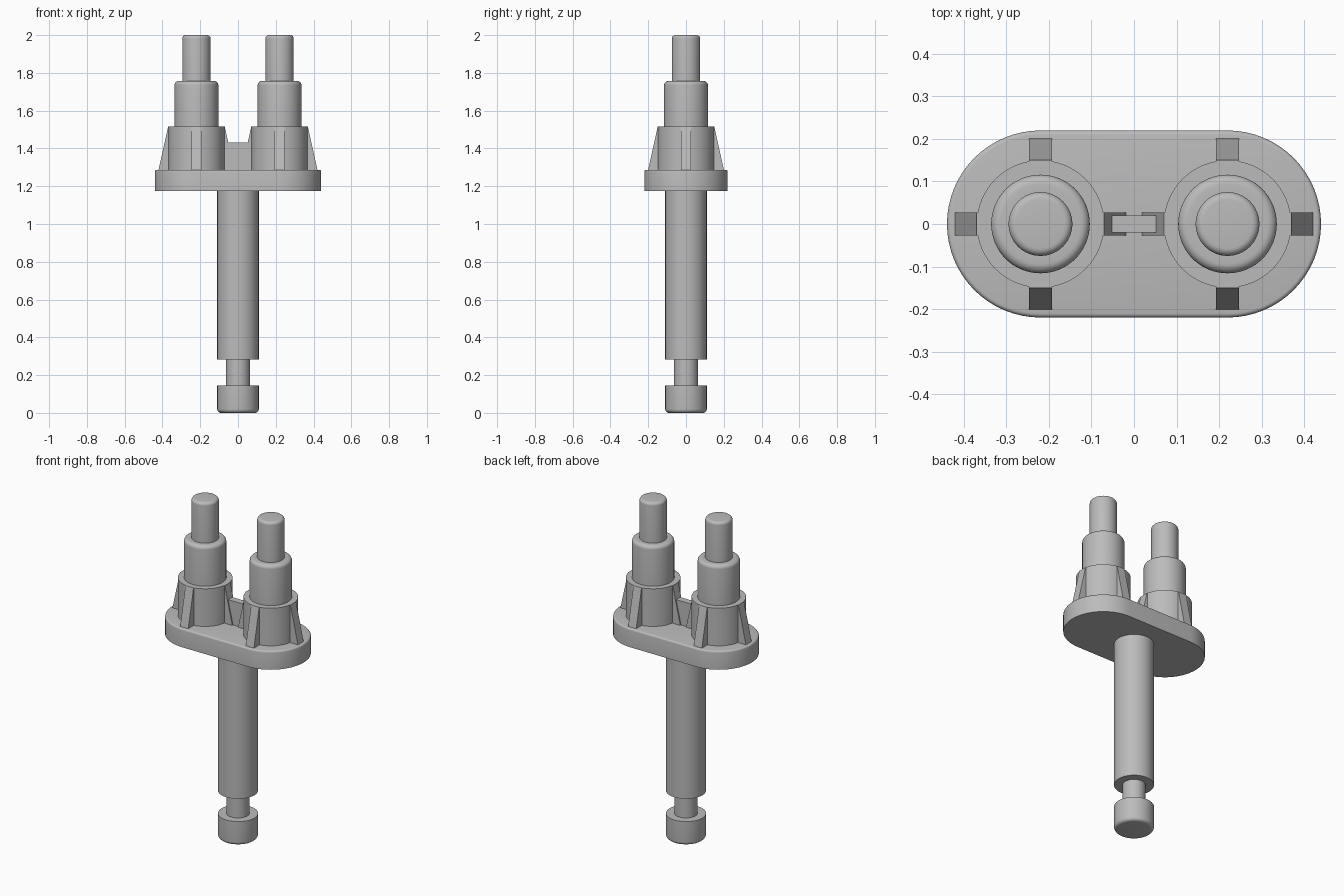
import bpy, bmesh, math
from mathutils import Matrix

cube = bpy.data.objects.get("Cube")
if cube:
    bpy.data.objects.remove(cube, do_unlink=True)

GREY = (0.5, 0.5, 0.5, 1)
grey = bpy.data.materials.new("light_grey_plastic")
grey.use_nodes = True
grey.diffuse_color = GREY
grey.node_tree.nodes["Principled BSDF"].inputs["Base Color"].default_value = GREY


def finish(name, bm, smooth=True):
    bmesh.ops.recalc_face_normals(bm, faces=bm.faces[:])
    mesh = bpy.data.meshes.new(name)
    bm.to_mesh(mesh)
    bm.free()
    mesh.materials.append(grey)
    ob = bpy.data.objects.new(name, mesh)
    bpy.context.collection.objects.link(ob)
    if smooth:
        bpy.ops.object.select_all(action='DESELECT')
        ob.select_set(True)
        bpy.context.view_layer.objects.active = ob
        bpy.ops.object.shade_smooth_by_angle(angle=math.radians(35))
    return ob


def rounded(r, z, fillet, up=True):
    """Profile points of a filleted rim, ordered from low to high."""
    s = 1 if up else -1
    arc = [math.pi / 2 * i / 6 for i in range(7)]
    pts = [(r - fillet + fillet * math.cos(a), z - s * fillet * (1 - math.sin(a))) for a in arc]
    return pts if up else pts[::-1]


def lathe(name, profile, x=0):
    bm = bmesh.new()
    pts = [(0, profile[0][1])] + profile + [(0, profile[-1][1])]
    verts = [bm.verts.new((r, 0, z)) for r, z in pts]
    edges = [bm.edges.new(pair) for pair in zip(verts, verts[1:])]
    bmesh.ops.spin(bm, geom=verts + edges, cent=(0, 0, 0), axis=(0, 0, 1),
                   angle=math.tau, steps=64, use_duplicate=False)
    bmesh.ops.remove_doubles(bm, verts=bm.verts[:], dist=1e-5)
    bmesh.ops.translate(bm, verts=bm.verts[:], vec=(x, 0, 0))
    return finish(name, bm)


def extrude_profile(bm, points, direction):
    face = bm.faces.new([bm.verts.new(p) for p in points])
    out = bmesh.ops.extrude_face_region(bm, geom=[face])["geom"]
    new = [v for v in out if isinstance(v, bmesh.types.BMVert)]
    bmesh.ops.translate(bm, verts=new, vec=direction)
    return new


BOTTOM, DECK, COLLAR = 1.175, 1.287, 1.515
PIN_X, PLATE_R = 0.22, 0.22

# Stem with a grooved foot
lathe("stem", rounded(0.11, 0, 0.02, up=False) +
      [(0.11, 0.145), (0.063, 0.145), (0.063, 0.283), (0.11, 0.283), (0.11, BOTTOM + 0.02)])

# Stadium plate with a softened top rim
bm = bmesh.new()
outline = []
for cx, start in ((PIN_X, -math.pi / 2), (-PIN_X, math.pi / 2)):
    for i in range(33):
        a = start + math.pi * i / 32
        outline.append((cx + PLATE_R * math.cos(a), PLATE_R * math.sin(a), BOTTOM))
top = set(extrude_profile(bm, outline, (0, 0, DECK - BOTTOM)))
rim = [e for e in bm.edges if all(v in top for v in e.verts)]
bmesh.ops.bevel(bm, geom=rim, offset=0.01, segments=4, profile=0.5, affect='EDGES')
finish("plate", bm)

# Stepped pins, each braced by four tapered ribs
for side, x in (("left", PIN_X), ("right", -PIN_X)):
    lathe(side + "_pin", [(0.15, DECK - 0.02), (0.15, COLLAR), (0.116, COLLAR)] +
          rounded(0.116, 1.757, 0.022) + [(0.075, 1.757)] + rounded(0.075, 2, 0.018), x)
    bm = bmesh.new()
    for quarter in range(4):
        before = set(bm.verts)
        extrude_profile(bm, [(0.1, -0.027, DECK - 0.01), (0.203, -0.027, DECK - 0.01),
                             (0.15, -0.027, COLLAR), (0.1, -0.027, COLLAR)], (0, 0.054, 0))
        turn = Matrix.Translation((x, 0, 0)) @ Matrix.Rotation(quarter * math.pi / 2, 4, 'Z')
        bmesh.ops.transform(bm, matrix=turn, verts=[v for v in bm.verts if v not in before])
    finish(side + "_ribs", bm, smooth=False)

# Thin web joining the two pins
bm = bmesh.new()
bmesh.ops.create_cube(bm, size=1)
web_top = 1.432
bmesh.ops.scale(bm, verts=bm.verts[:], vec=(0.12, 0.04, web_top - DECK + 0.01))
bmesh.ops.translate(bm, verts=bm.verts[:], vec=(0, 0, (web_top + DECK - 0.01) / 2))
finish("web", bm, smooth=False)
